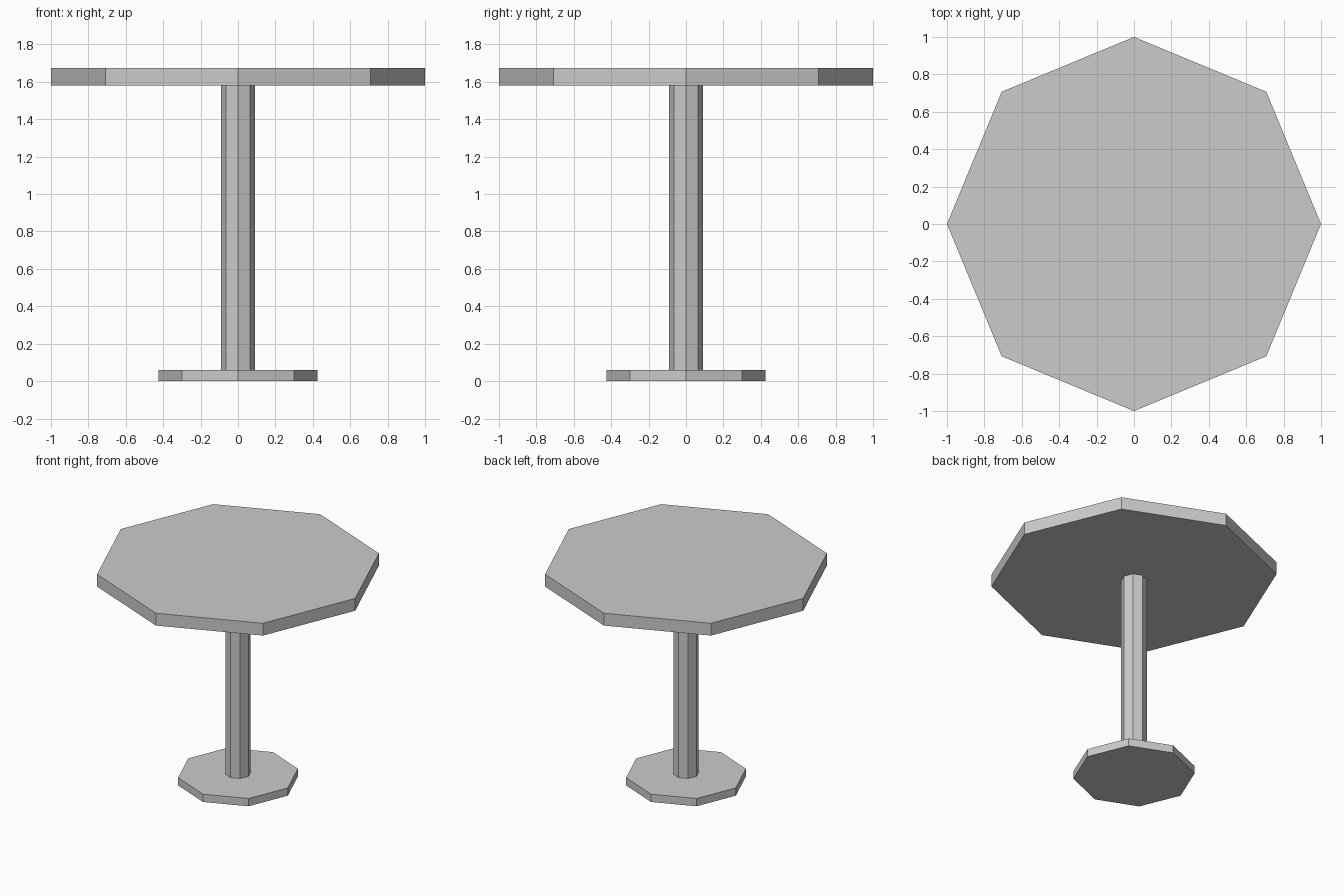
import bpy

cube = bpy.data.objects.get("Cube")
if cube:
    bpy.data.objects.remove(cube, do_unlink=True)

# Single grey for the whole table
grey = bpy.data.materials.new("light_grey")
grey.use_nodes = True
colour = (0.6, 0.6, 0.6, 1)
grey.diffuse_color = colour
grey.node_tree.nodes["Principled BSDF"].inputs["Base Color"].default_value = colour


def octagon_slab(name, radius, bottom, top):
    """Flat-shaded eight-sided prism with corners on the x and y axes."""
    bpy.ops.mesh.primitive_cylinder_add(
        vertices=8, radius=radius, depth=top - bottom,
        location=(0, 0, (bottom + top) / 2))
    part = bpy.context.object
    part.name = name
    part.data.materials.append(grey)
    return part


# Foot, column and table top, stacked
octagon_slab("base", 0.425, 0, 0.06)
octagon_slab("column", 0.09, 0.06, 1.58)
octagon_slab("table_top", 1, 1.58, 1.675)
